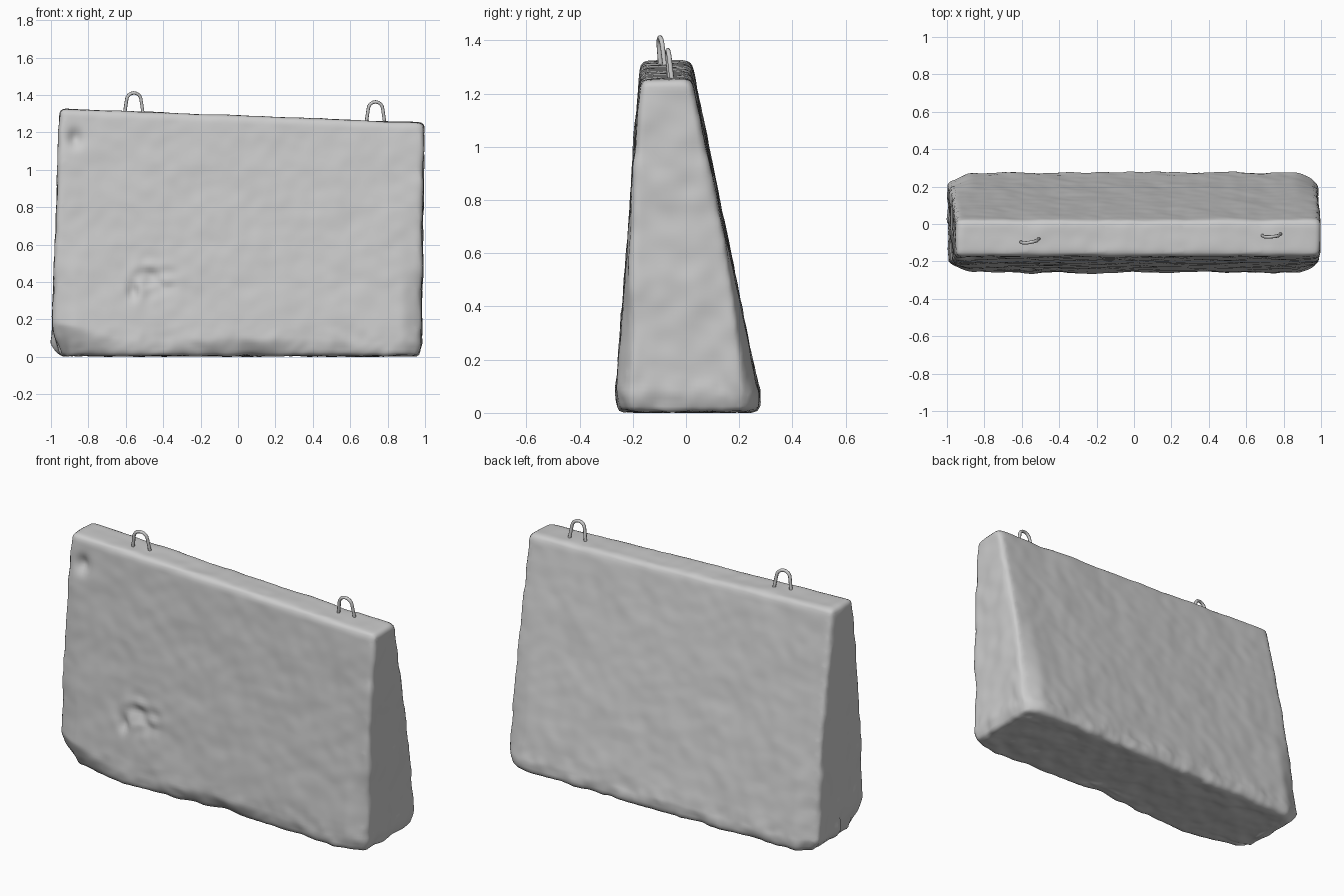
import bpy, bmesh, math
from mathutils import Vector, noise

if "Cube" in bpy.data.objects:
    bpy.data.objects.remove(bpy.data.objects["Cube"])

grey = bpy.data.materials.new("concrete_grey")
grey.diffuse_color = (0.6, 0.6, 0.6, 1)
grey.use_nodes = True
grey.node_tree.nodes["Principled BSDF"].inputs["Base Color"].default_value = grey.diffuse_color


def smooth_step(a, b, t):
    t = max(0.0, min(1.0, (t - a) / (b - a)))
    return t * t * (3 - 2 * t)


def bump(p, x, z, rx, rz):
    return math.exp(-((p.x - x) / rx) ** 2 - ((p.z - z) / rz) ** 2)


# Tapered slab: bottom ring then top ring, top slopes down to the right
bottom = [(-1.0, -0.268, 0.005), (0.978, -0.268, 0.005), (0.978, 0.288, 0.005), (-1.0, 0.288, 0.005)]
top = [(-0.953, -0.172, 1.327), (0.997, -0.172, 1.252), (0.997, 0.02, 1.252), (-0.953, 0.02, 1.327)]
bm = bmesh.new()
lo = [bm.verts.new(c) for c in bottom]
hi = [bm.verts.new(c) for c in top]
bm.faces.new(lo[::-1])
bm.faces.new(hi)
for i in range(4):
    j = (i + 1) % 4
    bm.faces.new((lo[i], lo[j], hi[j], hi[i]))
base_edges = [e for e in bm.edges if all(v in lo for v in e.verts)]
top_edges = [e for e in bm.edges if e not in base_edges]
bmesh.ops.bevel(bm, geom=top_edges, offset=0.026, segments=4, profile=0.5, affect='EDGES')
mesh = bpy.data.meshes.new("concrete_block")
bm.to_mesh(mesh)
bm.free()
block = bpy.data.objects.new("concrete_block", mesh)
bpy.context.collection.objects.link(block)

# Dense even surface, ready for weathering
mod = block.modifiers.new("dense", 'REMESH')
mod.mode = 'VOXEL'
mod.voxel_size = 0.016
bpy.context.view_layer.objects.active = block
block.select_set(True)
bpy.ops.object.modifier_apply(modifier="dense")

bm = bmesh.new()
bm.from_mesh(block.data)
bm.normal_update()
moves = []
for v in bm.verts:
    p, n = v.co.copy(), v.normal.copy()
    # Gentle undulation, stronger and finer close to the ground
    low = 1 - smooth_step(0.03, 0.22, p.z)
    d = 0.005 * noise.noise(p * 5) + 0.003 * noise.noise(p * 14)
    d += low * (0.010 * noise.noise(p * 9) + 0.004 * noise.noise(p * 25))
    d += abs(n.x) * 0.006 * noise.noise(p * 10)
    if n.y < -0.5:
        # Chipped patch and small pit on the front
        d -= bump(p, -0.46, 0.42, 0.12, 0.10) * (0.008 + 0.028 * noise.noise(p * 16))
        d -= 0.02 * bump(p, -0.56, 0.35, 0.025, 0.05)
        d -= 0.035 * bump(p, -0.87, 1.17, 0.035, 0.045)
    q = p + n * d
    # Worn lower edges: broken front left corner, chipped middle, rounded rest
    wear = 0.02 + 0.012 * noise.noise(Vector((p.x * 6, p.y * 6, 3)))
    h = 0.07 + 0.02 * noise.noise(Vector((p.x * 5, p.y * 5, 9)))
    if p.y < 0:
        left = 1 - smooth_step(-0.98, -0.5, p.x)
        mid = math.exp(-((p.x - 0.08) / 0.3) ** 2)
        wear += 0.07 * left + 0.035 * mid
        h += 0.11 * left + 0.04 * mid
    f = max(0.0, 1 - p.z / h) ** 1.2
    edge = smooth_step(0.10, 0.27, abs(p.y))
    q.y -= math.copysign(wear * f * edge, p.y)
    side = smooth_step(0.88, 0.99, abs(p.x))
    q.x -= math.copysign((0.055 if p.x < 0 else 0.02) * f * side, p.x)
    # Rounded plan corners at the foot
    corner = smooth_step(0.86, 1.0, abs(p.x)) * smooth_step(0.08, 0.28, abs(p.y)) * (1 - smooth_step(0.1, 0.9, p.z))
    q.y -= math.copysign(0.045 * corner, p.y)
    q.z = max(q.z, 0.0)
    moves.append(q)
for v, q in zip(bm.verts, moves):
    v.co = q
bmesh.ops.smooth_vert(bm, verts=bm.verts[:], factor=0.4, use_axis_x=True, use_axis_y=True, use_axis_z=True)
drop = min(v.co.z for v in bm.verts)
for f in bm.faces:
    f.smooth = True
for v in bm.verts:
    v.co.z -= drop
bm.to_mesh(block.data)
bm.free()
block.data.materials.clear()
block.data.materials.append(grey)


# Lifting loops: bent rod with two legs sunk into the top
def lifting_loop(name, x, y, z_base, z_top, turn):
    arc_z = z_top - 0.048
    pts = [(-0.051, z_base - 0.04), (-0.048, z_base), (-0.042, arc_z - 0.02)]
    for i in range(9):
        a = math.pi * (1 - i / 8)
        pts.append((0.039 * math.cos(a), arc_z + 0.04 * math.sin(a)))
    pts += [(0.042, arc_z - 0.02), (0.048, z_base), (0.051, z_base - 0.04)]
    cu = bpy.data.curves.new(name, 'CURVE')
    cu.dimensions = '3D'
    cu.bevel_depth = 0.009
    cu.bevel_resolution = 2
    cu.use_fill_caps = True
    sp = cu.splines.new('POLY')
    sp.points.add(len(pts) - 1)
    for sp_pt, (px, pz) in zip(sp.points, pts):
        lean = -0.1 * (pz - z_base)
        sp_pt.co = (x + px, y + px * turn + lean, pz, 1)
    sp.use_smooth = True
    ob = bpy.data.objects.new(name, cu)
    bpy.context.collection.objects.link(ob)
    cu.materials.append(grey)


lifting_loop("left_lifting_loop", -0.557, -0.088, 1.31, 1.419, 0.17)
lifting_loop("right_lifting_loop", 0.735, -0.058, 1.262, 1.371, 0.08)
